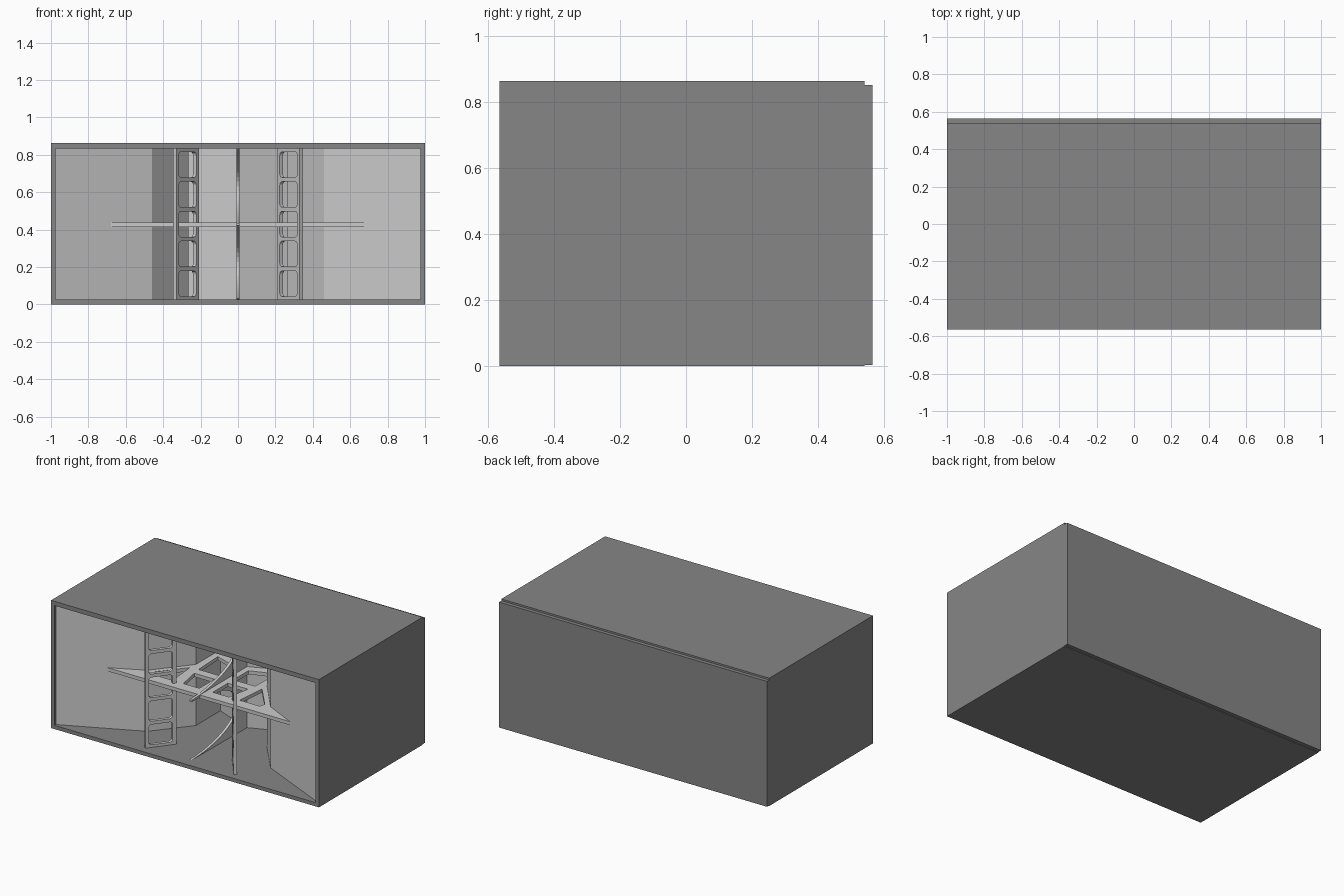
import bpy, math
from mathutils import Matrix, Vector

if "Cube" in bpy.data.objects:
    bpy.data.objects.remove(bpy.data.objects["Cube"])

T = 0.025            # panel thickness
H = 0.862            # cabinet height
Z0, Z1 = T, H - 0.029  # inside floor and ceiling

dark = bpy.data.materials.new("dark_grey")
dark.diffuse_color = (0.24, 0.24, 0.24, 1)
dark.use_nodes = True
dark.node_tree.nodes["Principled BSDF"].inputs["Base Color"].default_value = dark.diffuse_color


def box(name, x0, x1, y0, y1, z0, z1):
    bpy.ops.mesh.primitive_cube_add(size=1, location=((x0+x1)/2, (y0+y1)/2, (z0+z1)/2))
    o = bpy.context.object
    o.name = name
    o.scale = (x1-x0, y1-y0, z1-z0)
    o.data.materials.append(dark)
    return o


def slab(name, loops, thickness, matrix):
    """Flat board from an outline plus hole outlines, centred on its plane."""
    cu = bpy.data.curves.new(name, 'CURVE')
    cu.dimensions, cu.fill_mode, cu.extrude = '2D', 'BOTH', thickness / 2
    for pts in loops:
        s = cu.splines.new('POLY')
        s.points.add(len(pts) - 1)
        for p, c in zip(s.points, pts):
            p.co = (c[0], c[1], 0, 1)
        s.use_cyclic_u = True
    o = bpy.data.objects.new(name, cu)
    bpy.context.collection.objects.link(o)
    o.matrix_world = matrix
    bpy.ops.object.select_all(action='DESELECT')
    o.select_set(True)
    bpy.context.view_layer.objects.active = o
    bpy.ops.object.convert(target='MESH')
    bpy.ops.object.shade_flat()
    return bpy.context.object


def rounded(x0, x1, y0, y1, r=0.018, n=4):
    pts = []
    for cx, cy, a0 in ((x1-r, y1-r, 0), (x0+r, y1-r, 90), (x0+r, y0+r, 180), (x1-r, y0+r, 270)):
        for i in range(n + 1):
            a = math.radians(a0 + 90 * i / n)
            pts.append((cx + r*math.cos(a), cy + r*math.sin(a)))
    return pts


def plan(z):
    return Matrix.Translation((0, 0, z))


def upright(p, d):
    """Plane standing at plan point p, running along plan direction d."""
    u = Vector((d[0], d[1], 0)).normalized()
    v = Vector((0, 0, 1))
    m = Matrix((u, v, u.cross(v))).transposed().to_4x4()
    m.translation = (p[0], p[1], 0)
    return m


# Outer cabinet
box("top_panel", -1, 1, -0.565, 0.54, Z1, H)
box("bottom_panel", -1, 1, -0.565, 0.54, 0, T)
box("back_panel", -1, 1, 0.54, 0.565, 0.004, 0.85)
mid_z, inner_h = (Z0 + Z1) / 2, Z1 - Z0
for s, side in ((-1, "left"), (1, "right")):
    a, b = sorted((s, s * (1 - T)))
    box(side + "_panel", a, b, -0.565, 0.54, Z0, Z1)

    # Folded horn wall: shallow flare, steep throat, then straight duct
    wall = [(0.975, -0.55), (0.46, -0.31), (0.265, -0.07), (0.265, 0.2),
            (0.29, 0.2), (0.29, -0.06), (0.475, -0.288), (0.975, -0.522)]
    slab(side + "_horn_wall", [[(s*x, y) for x, y in wall]], inner_h, plan(mid_z))

    # Slanted ladder brace with five rounded openings
    L = 0.2
    loops = [[(0, Z0), (L, Z0), (L, Z1), (0, Z1)]]
    loops += [rounded(0.022, L - 0.026, mid_z + k*0.159 - 0.068, mid_z + k*0.159 + 0.068)
              for k in range(-2, 3)]
    slab(side + "_ladder_brace", loops, 0.022, upright((s*0.338, -0.51), (-s*0.12, 0.156)))

# Central wedge at the back of the horn
slab("rear_wedge", [[(-0.29, 0.2), (0, 0.08), (0.29, 0.2), (0.29, 0.225), (0, 0.105), (-0.29, 0.225)]],
     inner_h, plan(mid_z))

# Horizontal brace filling the horn at mid height, with lightening holes
outline = [(-0.68, -0.418), (0.68, -0.418), (0.46, -0.31), (0.265, -0.07), (0.265, 0.19), (0, 0.09),
           (-0.265, 0.19), (-0.265, -0.07), (-0.46, -0.31)]
holes = []
for s in (-1, 1):
    holes.append([(s*x, y) for x, y in ((0.05, -0.34), (0.17, -0.34), (0.2, -0.18), (0.05, -0.18))])
    holes.append([(s*x, y) for x, y in ((0.05, -0.12), (0.21, -0.12), (0.22, 0.1), (0.05, 0.04))])
    holes.append([(s*x, y) for x, y in ((0.25, -0.34), (0.4, -0.34), (0.41, -0.3), (0.27, -0.13))])
slab("horizontal_brace", [outline] + holes, 0.024, plan(0.425))

# Central upright brace with two deep arches open to the front
r = inner_h / 4
prof = [(0.085, Z1), (0.085, Z0)]
for c in (Z0 + r, Z1 - r):
    for i in range(25):
        a = -math.pi/2 + math.pi * i / 24
        prof.append((-0.505 + 0.5*math.cos(a), c + (r - 0.006)*math.sin(a)))
slab("centre_arch_brace", [prof], 0.018, upright((0, 0), (0, 1)))
